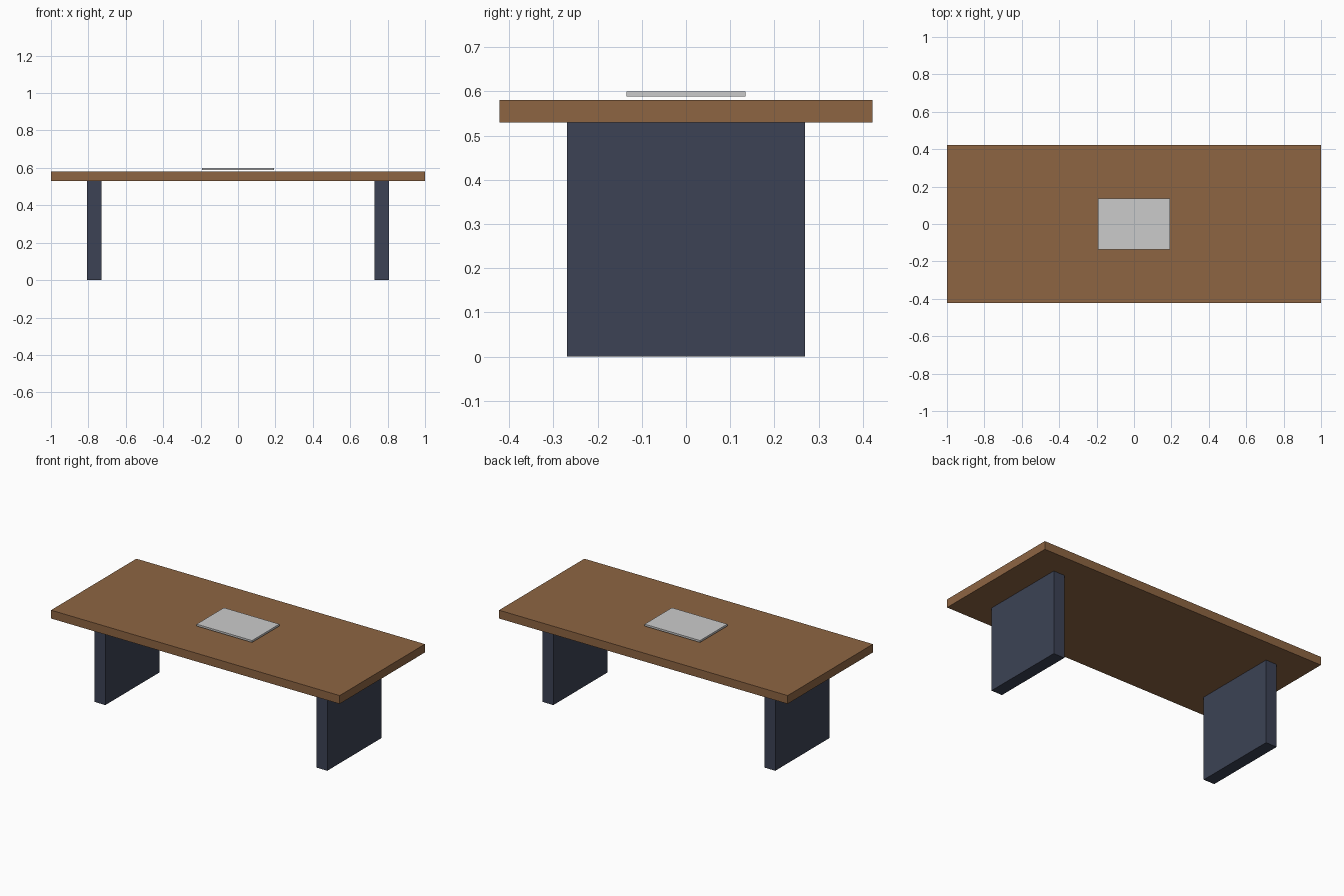
import bpy

if "Cube" in bpy.data.objects:
    bpy.data.objects.remove(bpy.data.objects["Cube"])

def material(name, rgb):
    m = bpy.data.materials.new(name)
    m.diffuse_color = (*rgb, 1)
    m.use_nodes = True
    m.node_tree.nodes["Principled BSDF"].inputs["Base Color"].default_value = m.diffuse_color
    return m

def box(name, x, y, z, mat=None):
    """Box spanning the (min, max) ranges x, y and z."""
    spans = (x, y, z)
    bpy.ops.mesh.primitive_cube_add(size=1, location=[(a + b) / 2 for a, b in spans])
    ob = bpy.context.object
    ob.name = name
    ob.scale = [b - a for a, b in spans]
    bpy.ops.object.transform_apply(location=False, rotation=False, scale=True)
    if mat:
        ob.data.materials.append(mat)
    return ob

wood = material("wood", (0.27, 0.13, 0.055))
dark = material("dark_panel", (0.045, 0.055, 0.09))

# Table top
box("table_top", (-1, 1), (-0.422, 0.422), (0.529, 0.581), wood)

# Panel legs on both sides
for side, sign in (("left", -1), ("right", 1)):
    box(f"{side}_leg", sorted((sign * 0.731, sign * 0.807)), (-0.269, 0.269), (0, 0.529), dark)

# Thin plate hovering just above the top
box("top_plate", (-0.192, 0.192), (-0.135, 0.135), (0.588, 0.6))
